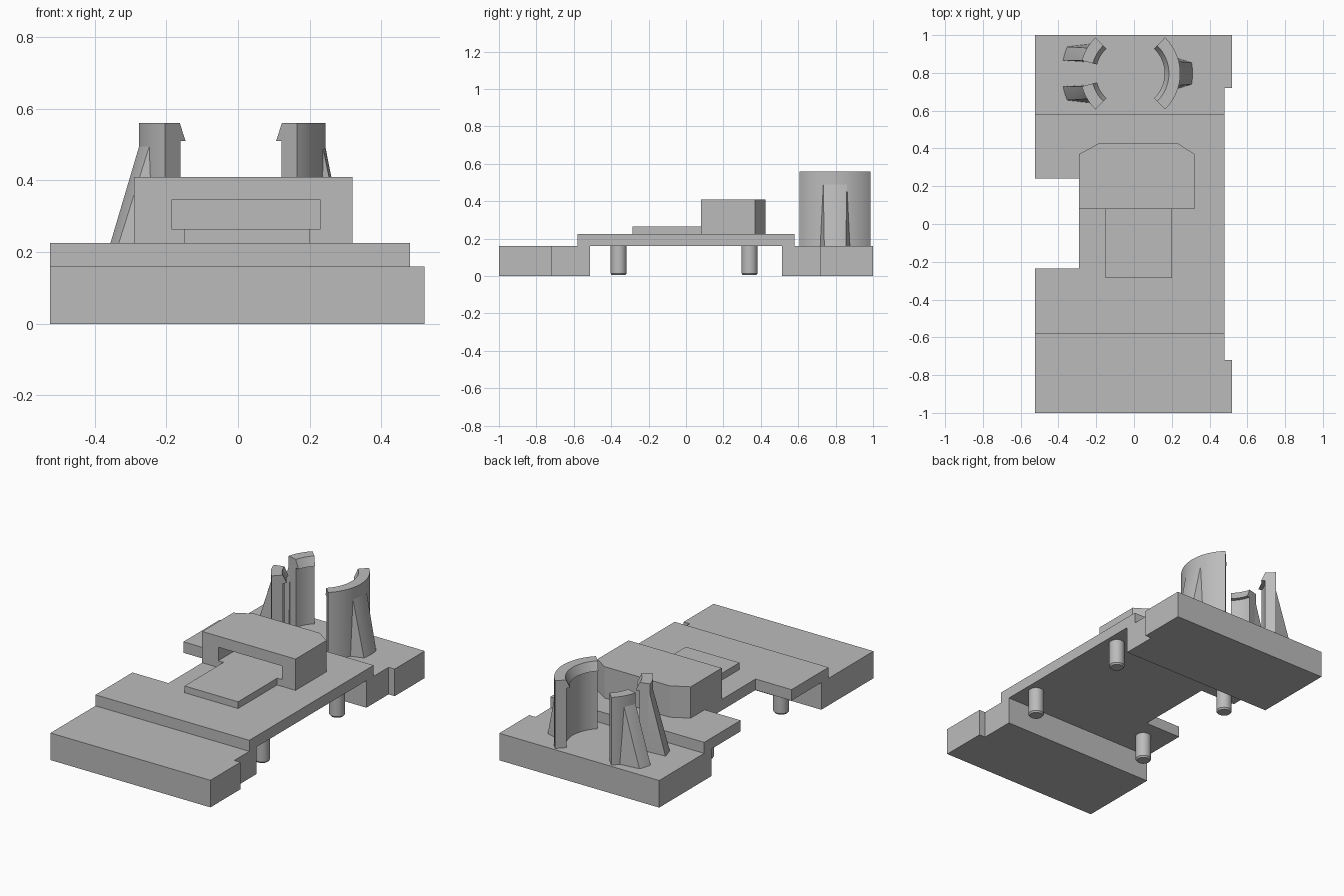
import bpy, bmesh
from math import radians, cos, sin
from mathutils import Vector

old = bpy.data.objects.get("Cube")
if old:
    bpy.data.objects.remove(old, do_unlink=True)

# One plain plastic colour
grey = bpy.data.materials.new("grey_plastic")
grey.use_nodes = True
colour = (0.5, 0.5, 0.5, 1)
grey.diffuse_color = colour
grey.node_tree.nodes["Principled BSDF"].inputs["Base Color"].default_value = colour


def finish(name, bm, smooth=False):
    bmesh.ops.recalc_face_normals(bm, faces=bm.faces)
    mesh = bpy.data.meshes.new(name)
    bm.to_mesh(mesh)
    bm.free()
    mesh.materials.append(grey)
    obj = bpy.data.objects.new(name, mesh)
    bpy.context.collection.objects.link(obj)
    if smooth:
        bpy.ops.object.select_all(action='DESELECT')
        obj.select_set(True)
        bpy.context.view_layer.objects.active = obj
        bpy.ops.object.shade_smooth_by_angle(angle=radians(30))
    return obj


def slab(name, outline, z0, z1):
    """Extrude a plan outline from z0 to z1."""
    bm = bmesh.new()
    face = bm.faces.new([bm.verts.new((x, y, z0)) for x, y in outline])
    top = bmesh.ops.extrude_face_region(bm, geom=[face])["geom"]
    bmesh.ops.translate(bm, vec=(0, 0, z1 - z0),
                        verts=[v for v in top if isinstance(v, bmesh.types.BMVert)])
    return finish(name, bm)


def rect(x0, x1, y0, y1):
    return [(x0, y0), (x1, y0), (x1, y1), (x0, y1)]


LEFT, RIGHT, WIDE = -0.525, 0.48, 0.52
DECK, PLATE, HOUSING = 0.16, 0.225, 0.41

# End blocks, each with a stepped side
for name, s in (("front_block", -1), ("back_block", 1)):
    slab(name, [(LEFT, s), (WIDE, s), (WIDE, s * 0.72), (RIGHT, s * 0.72),
                (RIGHT, s * 0.513), (LEFT, s * 0.513)], 0, DECK)

# Bridging plate with a side notch
slab("bridge_plate", [(LEFT, -0.58), (RIGHT, -0.58), (RIGHT, 0.58), (LEFT, 0.58),
                      (LEFT, 0.24), (-0.29, 0.24), (-0.29, -0.235), (LEFT, -0.235)],
     DECK, PLATE)

# Housing with chamfered back corners and a front slot
housing = slab("housing", [(-0.29, 0.08), (0.32, 0.08), (0.32, 0.37), (0.235, 0.425),
                           (-0.19, 0.425), (-0.29, 0.37)], PLATE, HOUSING)
cutter = slab("slot_cutter", rect(-0.185, 0.23, 0.0, 0.30), 0.265, 0.345)
cut = housing.modifiers.new("slot", 'BOOLEAN')
cut.operation = 'DIFFERENCE'
cut.solver = 'EXACT'
cut.object = cutter
bpy.context.view_layer.objects.active = housing
bpy.ops.object.modifier_apply(modifier=cut.name)
bpy.data.objects.remove(cutter, do_unlink=True)

# Flat tongue in front of the slot
slab("tongue", rect(-0.15, 0.20, -0.285, 0.08), PLATE, 0.265)

# Locating pins with small chamfered tips
for x in (-0.37, 0.41):
    for y in (-0.36, 0.34):
        bm = bmesh.new()
        rings = []
        for r, z in ((0.036, 0.005), (0.043, 0.014), (0.043, DECK)):
            ring = bmesh.ops.create_circle(bm, segments=32, radius=r)["verts"]
            bmesh.ops.translate(bm, verts=ring, vec=(x, y, z))
            rings.append(ring)
        for a, b in zip(rings, rings[1:]):
            for i in range(32):
                j = (i + 1) % 32
                bm.faces.new((a[i], a[j], b[j], b[i]))
        bm.faces.new(rings[0])
        bm.faces.new(rings[-1])
        finish("locating_pin", bm, True)

# Snap clips around a shared centre
CENTRE = Vector((-0.02, 0.797, 0))


def polar(r, angle, z):
    a = radians(angle)
    return CENTRE + Vector((r * cos(a), r * sin(a), z))


def clip(name, a0, a1):
    """Sweep a hooked wall profile through an arc."""
    profile = [(0.265, DECK), (0.265, 0.56), (0.205, 0.56),
               (0.182, 0.51), (0.203, 0.51), (0.203, DECK)]
    steps = max(6, int((a1 - a0) / 4))
    bm = bmesh.new()
    rows = [[bm.verts.new(polar(r, a0 + (a1 - a0) * i / steps, z)) for r, z in profile]
            for i in range(steps + 1)]
    n = len(profile)
    for p, q in zip(rows, rows[1:]):
        for i in range(n):
            j = (i + 1) % n
            bm.faces.new((p[i], p[j], q[j], q[i]))
    bm.faces.new(rows[0])
    bm.faces.new(rows[-1])
    finish(name, bm, True)


def rib(name, root, foot, tip, reach):
    """Sloping brace: hull of three arcs given as angle ranges."""
    bm = bmesh.new()
    for (a0, a1), r, z in ((root, 0.255, DECK), (foot, reach, DECK),
                           (tip, 0.262, 0.505), (tip, 0.255, 0.505)):
        for i in range(6):
            bm.verts.new(polar(r, a0 + (a1 - a0) * i / 5, z))
    hull = bmesh.ops.convex_hull(bm, input=bm.verts)
    loose = set(hull["geom_interior"] + hull["geom_unused"])
    bmesh.ops.delete(bm, geom=[v for v in loose if isinstance(v, bmesh.types.BMVert)],
                     context='VERTS')
    finish(name, bm, True)


clip("wide_clip", -46, 46)
rib("wide_clip_rib", (-19, 19), (-10, 10), (-14, 14), 0.33)
for s, side in ((1, "back"), (-1, "front")):
    def span(a, b):
        return tuple(sorted((180 - s * a, 180 - s * b)))
    clip(side + "_narrow_clip", *span(15, 46))
    rib(side + "_narrow_clip_rib", span(14, 38), span(11, 23), span(15, 31), 0.362)
